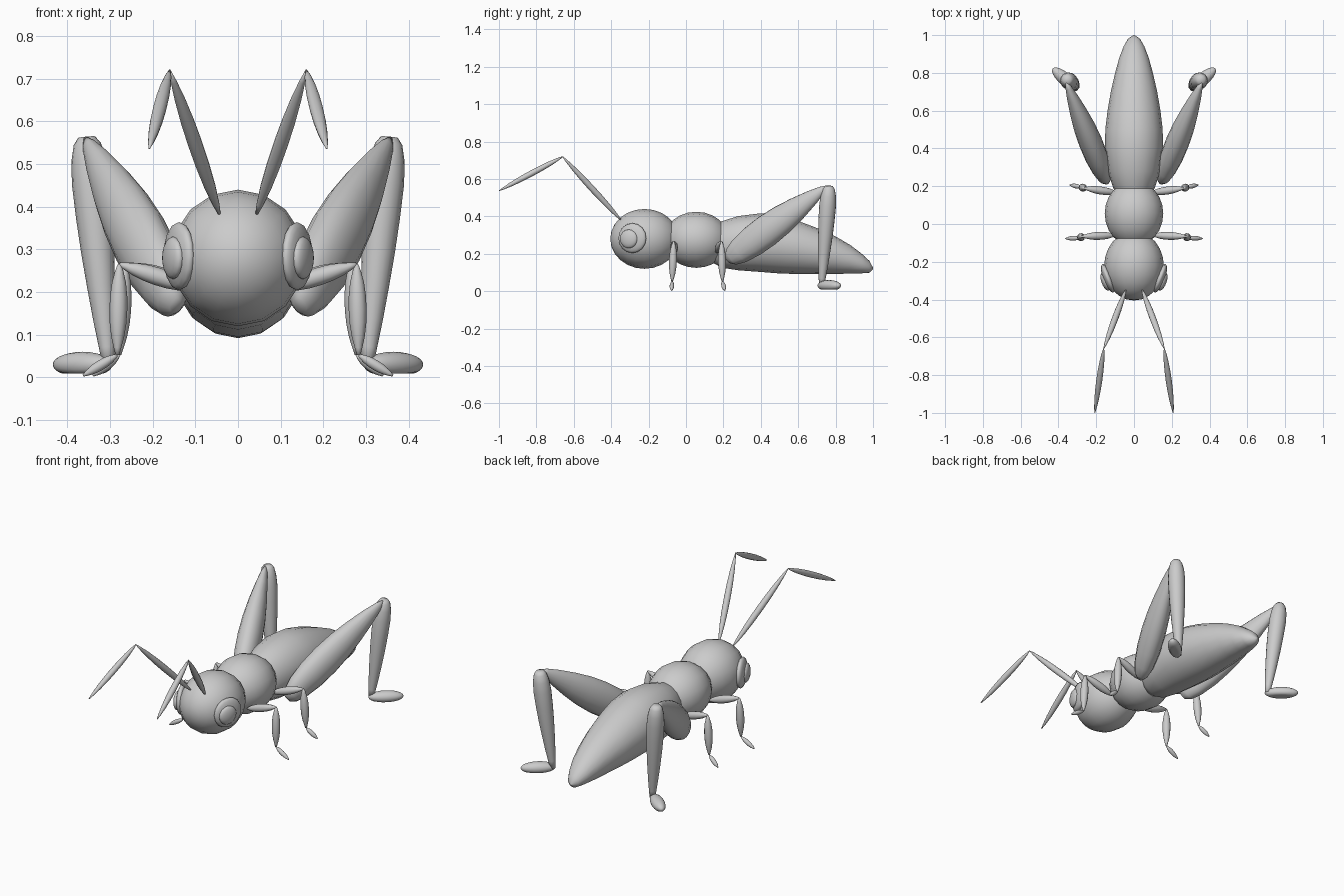
import bpy, bmesh, math
from mathutils import Vector

if "Cube" in bpy.data.objects:
    bpy.data.objects.remove(bpy.data.objects["Cube"])


def tube(name, rings, axis, sides=16, mirror=False, floor=None):
    """Loft elliptical rings (centre, side radius, up radius) along an axis."""
    d = Vector(axis).normalized()
    ref = Vector((0, 0, 1)) if abs(d.z) < 0.9 else Vector((0, 1, 0))
    s = d.cross(ref).normalized()
    u = s.cross(d)
    bm = bmesh.new()
    loops = []
    for c, rs, ru in rings:
        loops.append([bm.verts.new(Vector(c)
                                   + s * rs * math.cos(2 * math.pi * i / sides)
                                   + u * ru * math.sin(2 * math.pi * i / sides))
                      for i in range(sides)])
    for a, b in zip(loops, loops[1:]):
        for i in range(sides):
            j = (i + 1) % sides
            bm.faces.new((a[i], a[j], b[j], b[i]))
    bm.faces.new(loops[0][::-1])
    bm.faces.new(loops[-1])
    if floor is not None:
        for v in bm.verts:
            v.co.z = max(v.co.z, floor)
    bmesh.ops.remove_doubles(bm, verts=bm.verts, dist=0.0004)
    bmesh.ops.recalc_face_normals(bm, faces=bm.faces)
    for f in bm.faces:
        f.smooth = True
    me = bpy.data.meshes.new(name)
    bm.to_mesh(me)
    bm.free()
    ob = bpy.data.objects.new(name, me)
    bpy.context.collection.objects.link(ob)
    if mirror:
        ob.modifiers.new("mirror", 'MIRROR')
    return ob


def ellipsoid(name, c, axis, ra, rs, ru, mirror=False, floor=None, steps=12):
    d = Vector(axis).normalized()
    rings = []
    for i in range(steps + 1):
        a = math.pi * i / steps
        k = max(math.sin(a), 1e-4)
        rings.append((Vector(c) - d * ra * math.cos(a), rs * k, ru * k))
    return tube(name, rings, axis, 16, mirror, floor)


def limb(name, p, q, profile, flat=1.0, sides=12):
    """Tapered segment from p to q; profile holds (fraction, radius)."""
    p, q = Vector(p), Vector(q)
    return tube(name, [(p.lerp(q, t), r * flat, r) for t, r in profile], q - p, sides, True)


def spindle(r, tip=0.12):
    return [(0, r * tip), (0.08, r * 0.48), (0.2, r * 0.78), (0.35, r * 0.96), (0.5, r),
            (0.65, r * 0.93), (0.8, r * 0.72), (0.92, r * 0.42), (1, r * tip)]


# Body
ellipsoid("head", (0, -0.222, 0.28), (0, 1, 0), 0.183, 0.158, 0.16)
ellipsoid("thorax", (0, 0.055, 0.275), (0, 1, 0), 0.175, 0.155, 0.15)
abdomen = [(0.13, 0.25, 0.07, 0.09), (0.19, 0.25, 0.11, 0.124), (0.28, 0.257, 0.138, 0.145),
           (0.4, 0.26, 0.153, 0.157), (0.5, 0.25, 0.152, 0.155), (0.6, 0.234, 0.14, 0.142),
           (0.7, 0.215, 0.123, 0.123), (0.8, 0.193, 0.1, 0.1), (0.88, 0.17, 0.078, 0.076),
           (0.94, 0.148, 0.055, 0.052), (0.98, 0.131, 0.032, 0.032), (1.0, 0.122, 0.004, 0.004)]
tube("abdomen", [((0, y, z), rx, rz) for y, z, rx, rz in abdomen], (0, 1, 0))

# Eyes
facing = (0.93, -0.36, 0)
ellipsoid("eye", (0.138, -0.287, 0.284), facing, 0.025, 0.08, 0.08, True)
ellipsoid("pupil", (0.152, -0.306, 0.28), facing, 0.02, 0.05, 0.05, True)

# Antennae
limb("antenna_base", (0.042, -0.345, 0.378), (0.16, -0.66, 0.72), spindle(0.017))
limb("antenna_tip", (0.16, -0.658, 0.72), (0.208, -1.0, 0.537), spindle(0.016))

# Front and middle legs: hip, knee, ankle, toe
for name, pts in (
    ("front_leg", [(0.1, -0.06, 0.208), (0.278, -0.066, 0.265), (0.283, -0.074, 0.052), (0.363, -0.077, 0.004)]),
    ("middle_leg", [(0.09, 0.165, 0.208), (0.265, 0.19, 0.265), (0.278, 0.195, 0.052), (0.34, 0.207, 0.004)]),
):
    for part, a, b, r in zip(("thigh", "shin", "foot"), pts, pts[1:], (0.021, 0.021, 0.012)):
        limb(f"{name}_{part}", a, b, spindle(r, 0.2))

# Hind legs
limb("hind_thigh", (0.145, 0.222, 0.168), (0.358, 0.75, 0.558),
     [(0, 0.022), (0.04, 0.05), (0.12, 0.07), (0.25, 0.084), (0.4, 0.087), (0.55, 0.08),
      (0.7, 0.064), (0.85, 0.042), (0.95, 0.023), (1, 0.008)], 0.72, 16)
limb("hind_shin", (0.355, 0.765, 0.563), (0.303, 0.725, 0.028),
     [(0, 0.02), (0.03, 0.032), (0.1, 0.041), (0.2, 0.045), (0.35, 0.043), (0.5, 0.039),
      (0.65, 0.033), (0.8, 0.026), (0.92, 0.019), (1, 0.014)], 1.0, 16)
ellipsoid("hind_foot", (0.364, 0.766, 0.03), (0.76, 0.65, 0), 0.088, 0.034, 0.03, True, 0.009)
